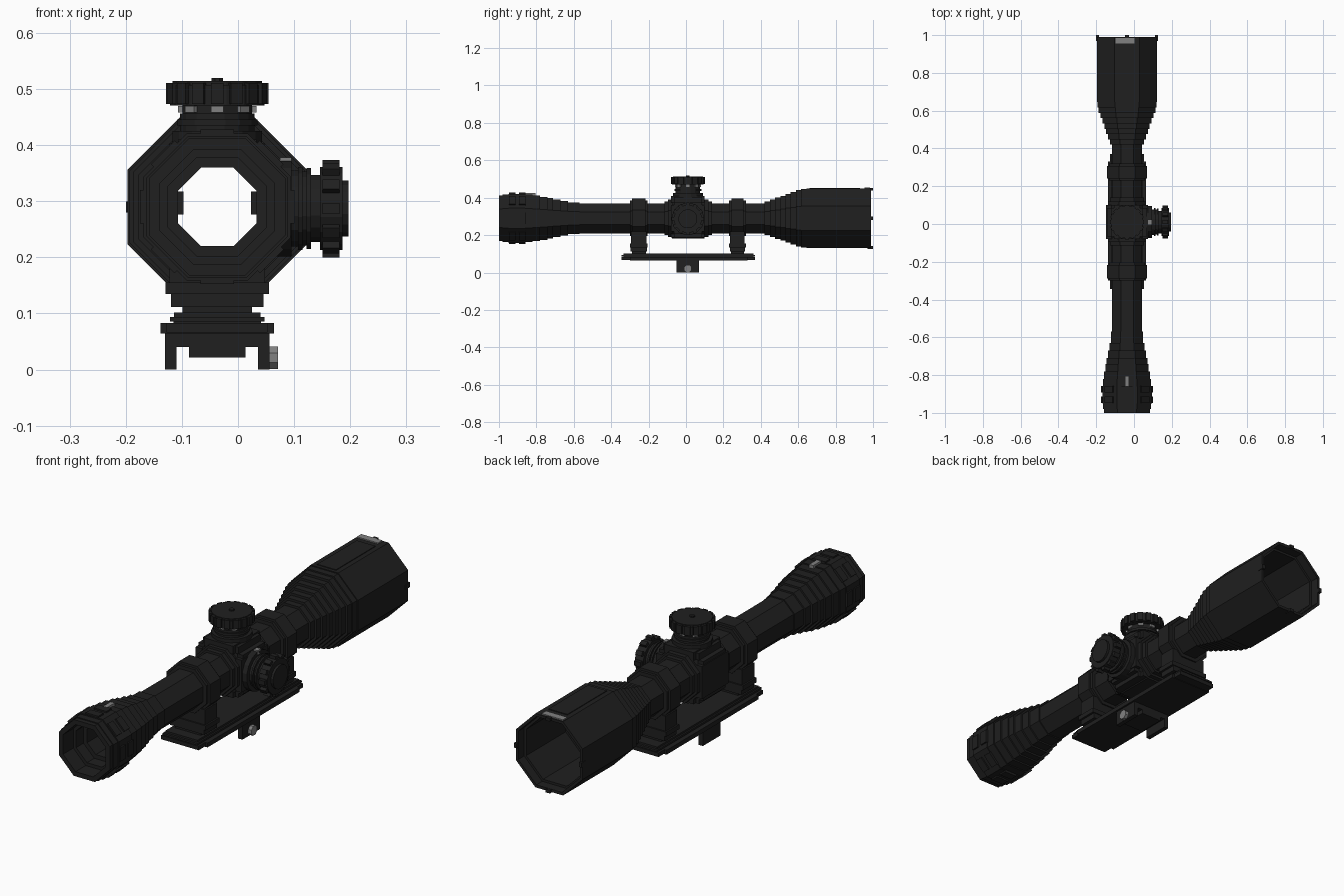
import bpy, bmesh, math
from mathutils import Matrix, Vector

if "Cube" in bpy.data.objects:
    bpy.data.objects.remove(bpy.data.objects["Cube"])

CX, CY, CZ = -0.037, 0.01, 0.29      # optical axis and turret position


def material(name, value):
    m = bpy.data.materials.new(name)
    m.use_nodes = True
    m.diffuse_color = (value, value, value, 1)
    m.node_tree.nodes["Principled BSDF"].inputs["Base Color"].default_value = (value, value, value, 1)
    return m


BLACK = material("matte black", 0.014)
GREY = material("light grey", 0.22)

# Frames that turn a local z axis onto a world axis
ALONG_X = Matrix(((0, 0, 1), (1, 0, 0), (0, 1, 0))).to_4x4()
ALONG_Y = Matrix(((1, 0, 0), (0, 0, 1), (0, -1, 0))).to_4x4()
ALONG_Z = Matrix.Identity(4)


def finish(name, bm, mat):
    bmesh.ops.recalc_face_normals(bm, faces=bm.faces)
    me = bpy.data.meshes.new(name)
    bm.to_mesh(me)
    bm.free()
    me.materials.append(mat)
    ob = bpy.data.objects.new(name, me)
    bpy.context.collection.objects.link(ob)
    return ob


def box(name, x, y, z, mat=BLACK):
    bm = bmesh.new()
    lo, hi = Vector((x[0], y[0], z[0])), Vector((x[1], y[1], z[1]))
    bmesh.ops.create_cube(bm, size=1, matrix=Matrix.Translation((lo + hi) / 2)
                          @ Matrix.Diagonal((*(hi - lo), 1)))
    return finish(name, bm, mat)


def turned(name, profile, frame, origin, sides=8, hollow=False, mat=BLACK):
    """Sweep (distance, flat radius) points about an axis as a polygon prism."""
    bm = bmesh.new()
    place = Matrix.Translation(origin) @ frame
    rings = []
    for d, a in profile:
        r = a / math.cos(math.pi / sides)
        rings.append([bm.verts.new(place @ Vector((r * math.cos(t), r * math.sin(t), d)))
                      for t in ((k + 0.5) * math.tau / sides for k in range(sides))])
    pairs = list(zip(rings, rings[1:]))
    if hollow:
        pairs.append((rings[-1], rings[0]))
    else:
        bm.faces.new(rings[0])
        bm.faces.new(rings[-1])
    for p, q in pairs:
        for k in range(sides):
            j = (k + 1) % sides
            bm.faces.new((p[k], p[j], q[j], q[k]))
    return finish(name, bm, mat)


def steps(start, spans):
    """Square-shouldered profile from (end, radius) spans."""
    pts = []
    for end, a in spans:
        pts += [(start, a), (end, a)]
        start = end
    return pts


def ribs(name, count, radius, size, d, frame, origin, mat=BLACK):
    """A ring of grip blocks around an axis."""
    bm = bmesh.new()
    for k in range(count):
        bmesh.ops.create_cube(bm, size=1, matrix=Matrix.Translation(origin) @ frame
                              @ Matrix.Rotation(k * math.tau / count, 4, 'Z')
                              @ Matrix.Translation((radius, 0, d)) @ Matrix.Diagonal((*size, 1)))
    return finish(name, bm, mat)


AXIS = (CX, 0, CZ)

# Hollow main tube: stepped eyepiece, slim tube, stepped objective bell
outer = steps(-1.0, [(-0.98, 0.122), (-0.95, 0.126), (-0.86, 0.131), (-0.82, 0.127),
                     (-0.78, 0.122), (-0.74, 0.115), (-0.71, 0.108), (-0.67, 0.1),
                     (-0.63, 0.092), (-0.57, 0.085), (-0.3, 0.08), (0.42, 0.08)])
bell = [(0.42 + 0.028 * i, 0.08 + 0.01 * i) for i in range(1, 8)]
outer += steps(0.42, bell + [(0.645, 0.156), (0.99, 0.16)])
inner = steps(0.99, [(0.95, 0.148), (0.68, 0.138), (0.62, 0.115), (0.55, 0.09),
                     (-0.88, 0.07), (-0.93, 0.088), (-1.0, 0.102)])
turned("main_tube", outer + inner, ALONG_Y, AXIS, hollow=True)

# Eyepiece grip: a raised plate pair on each flat
for i, y in enumerate((-0.93, -0.875)):
    ribs("eyepiece_grip_%d" % i, 8, 0.132, (0.011, 0.06, 0.035), y, ALONG_Y, AXIS)
box("eyepiece_mark", (CX - 0.01, CX + 0.01), (-0.87, -0.805), (0.41, 0.426), GREY)

# Objective details
box("bell_top_panel", (CX - 0.045, CX + 0.045), (0.66, 0.93), (0.445, 0.453))
box("bell_mark", (CX - 0.062, CX + 0.04), (0.955, 0.985), (0.445, 0.455), GREY)
ribs("bell_rim_tabs", 4, 0.156, (0.014, 0.02, 0.03), 0.985, ALONG_Y, AXIS)

# Central turret housing
turned("housing", steps(-0.115, [(-0.095, 0.09), (-0.075, 0.1), (0.1, 0.108),
                                 (0.12, 0.1), (0.14, 0.09)])
       + steps(0.14, [(-0.115, 0.072)]), ALONG_Y, AXIS, hollow=True)
for i, (h, w) in enumerate(((0.085, 0.075), (0.07, 0.09))):
    box("housing_top_pad_%d" % i, (CX - h, CX + h), (CY - w, CY + w), (0.375, 0.404 + 0.006 * i))
    box("housing_bottom_pad_%d" % i, (CX - h, CX + h), (CY - w, CY + w), (0.186, 0.21))
    for side in (-1, 1):
        xs = sorted((CX + side * 0.08, CX + side * (0.106 + 0.004 * i)))
        box("housing_side_pad_%d" % i, xs, (CY - w, CY + w), (CZ - h, CZ + h))
for side in (-1, 1):
    xs = sorted((CX + side * 0.06, CX + side * 0.076))
    box("inner_tab", xs, (CY - 0.02, CY + 0.02), (0.276, 0.317))

# Top turret
TOP = (CX, CY, 0)
turned("top_turret_stem", steps(0.39, [(0.425, 0.08), (0.435, 0.066), (0.446, 0.072),
                                       (0.456, 0.066), (0.475, 0.062)]), ALONG_Z, TOP, 16)
ribs("top_turret_marks", 8, 0.064, (0.012, 0.022, 0.011), 0.464, ALONG_Z, TOP, GREY)
turned("top_turret_cap", steps(0.471, [(0.507, 0.084), (0.514, 0.08)]), ALONG_Z, TOP, 16)
ribs("top_turret_grip", 16, 0.084, (0.014, 0.022, 0.038), 0.492, ALONG_Z, TOP)
turned("top_turret_screw", steps(0.51, [(0.52, 0.01)]), ALONG_Z, TOP)

# Side turret
SIDE = (0, CY, CZ - 0.003)
turned("side_turret_stem", steps(0.05, [(0.095, 0.085), (0.107, 0.068), (0.115, 0.074),
                                        (0.122, 0.066), (0.13, 0.072), (0.15, 0.06)]),
       ALONG_X, SIDE, 16)
turned("side_turret_cap", steps(0.146, [(0.186, 0.074), (0.197, 0.05)]), ALONG_X, SIDE, 16)
ribs("side_turret_grip", 12, 0.076, (0.022, 0.02, 0.03), 0.166, ALONG_X, SIDE)
box("side_turret_mark", (0.075, 0.095), (CY - 0.012, CY + 0.012), (0.36, 0.378), GREY)

# Mount rings with their feet
for tag, y0, y1 in (("front", -0.3, -0.205), ("rear", 0.23, 0.32)):
    turned(tag + "_ring", steps(y0, [(y0 + 0.012, 0.095), (y1 - 0.012, 0.105), (y1, 0.095)])
           + steps(y1, [(y0, 0.075)]), ALONG_Y, AXIS, hollow=True)
    for part, h, inset, z0, z1 in (("clamp", 0.092, 0, 0.135, 0.155),
                                   ("saddle", 0.085, 0.006, 0.15, 0.22),
                                   ("foot", 0.082, 0.004, 0.112, 0.137),
                                   ("neck", 0.062, 0.01, 0.095, 0.115)):
        box(tag + "_ring_" + part, (CX - h, CX + h), (y0 + inset, y1 - inset), (z0, z1))

# Mounting rail
for part, h, y0, y1, z0, z1 in (("base", 0.101, -0.3, 0.33, 0.064, 0.083),
                                ("base_ends", 0.09, -0.345, 0.37, 0.066, 0.083),
                                ("groove", 0.078, -0.335, 0.36, 0.08, 0.088),
                                ("lip", 0.084, -0.345, 0.37, 0.086, 0.094),
                                ("top", 0.077, -0.335, 0.36, 0.09, 0.102)):
    box("rail_" + part, (CX - h, CX + h), (y0, y1), (z0, z1))

# Clamp under the rail and its bolt
box("clamp_plate", (CX - 0.092, CX + 0.092), (CY - 0.06, CY + 0.06), (0.04, 0.066))
box("clamp_key", (CX - 0.05, CX + 0.05), (CY - 0.06, CY + 0.06), (0.022, 0.042))
for side in (-1, 1):
    xs = sorted((CX + side * 0.073, CX + side * 0.093))
    box("clamp_jaw", xs, (CY - 0.06, CY + 0.06), (0, 0.066))
turned("clamp_bolt", steps(0.05, [(0.071, 0.02)]), ALONG_X, (0, CY, 0.021), mat=GREY)
